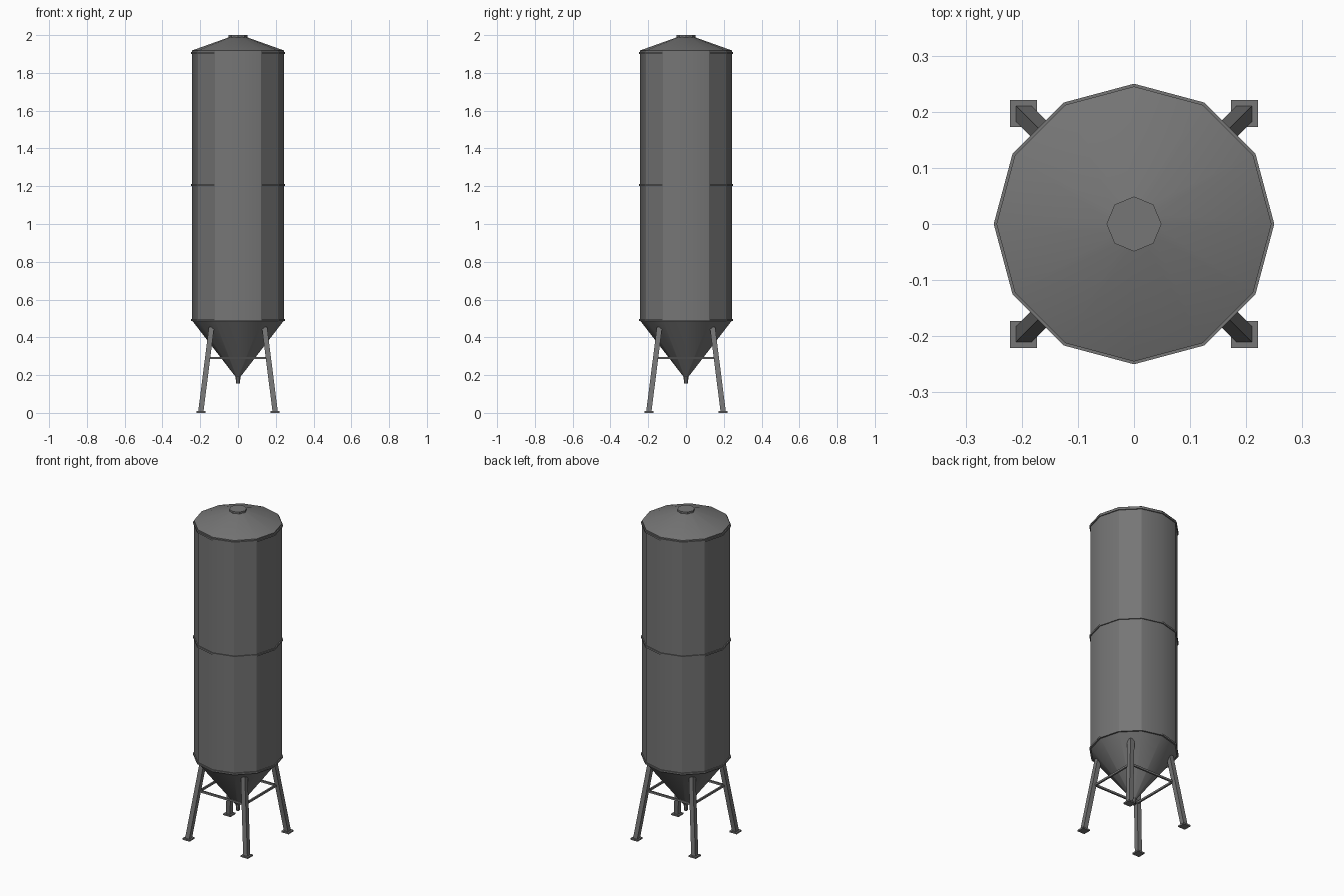
import bpy, bmesh
from math import cos, sin, pi, radians
from mathutils import Vector

cube = bpy.data.objects.get("Cube")
if cube:
    bpy.data.objects.remove(cube, do_unlink=True)

steel = bpy.data.materials.new("dark grey steel")
steel.use_nodes = True
grey = (0.18, 0.18, 0.18, 1)
steel.diffuse_color = grey
steel.node_tree.nodes["Principled BSDF"].inputs["Base Color"].default_value = grey


def finish(name, bm, smooth=False):
    """Turn a bmesh into an object, with soft edges only at shallow angles."""
    bmesh.ops.recalc_face_normals(bm, faces=bm.faces)
    for f in bm.faces:
        f.smooth = smooth
    for e in bm.edges:
        mid = (e.verts[0].co + e.verts[1].co) / 2
        on_axis = min(abs(mid.x), abs(mid.y)) < 0.001
        limit = radians(32 if on_axis else 29)
        e.smooth = e.calc_face_angle(pi) < limit
    mesh = bpy.data.meshes.new(name)
    bm.to_mesh(mesh)
    bm.free()
    mesh.materials.append(steel)
    obj = bpy.data.objects.new(name, mesh)
    bpy.context.collection.objects.link(obj)
    return obj


def lathe(name, profile, sides=12, ring=False):
    """Revolve (radius, height) points; close as a ring or with end caps."""
    bm = bmesh.new()
    loops = [[bm.verts.new((r * cos(2 * pi * i / sides), r * sin(2 * pi * i / sides), z))
              for i in range(sides)] for r, z in profile]
    pairs = list(zip(loops, loops[1:]))
    if ring:
        pairs.append((loops[-1], loops[0]))
    else:
        bm.faces.new(loops[0])
        bm.faces.new(loops[-1])
    for a, b in pairs:
        for i in range(sides):
            j = (i + 1) % sides
            bm.faces.new((a[i], a[j], b[j], b[i]))
    return finish(name, bm, smooth=True)


def post(name, bottom, top, half_x, half_y):
    """Box whose level ends are centred on two points."""
    bm = bmesh.new()
    bmesh.ops.create_cube(bm, size=2)
    for v in bm.verts:
        end = Vector(top if v.co.z > 0 else bottom)
        v.co = end + Vector((v.co.x * half_x, v.co.y * half_y, 0))
    return finish(name, bm)


# Tank, hopper, roof and fittings
RADIUS = 0.244
lathe("tank_and_hopper", [(0.012, 0.19), (RADIUS, 0.49), (RADIUS, 1.918)])
lathe("roof", [(RADIUS + 0.001, 1.918), (0.035, 1.993)])
lathe("roof_cap", [(0.049, 1.987), (0.049, 2.0)], sides=8)
lathe("outlet_spout", [(0.010, 0.155), (0.014, 0.2)], sides=8)

# Reinforcing bands
for label, z in (("lower", 0.491), ("middle", 1.206), ("upper", 1.905)):
    lathe(label + "_band", [(RADIUS - 0.004, z - 0.005), (0.25, z - 0.005),
                            (0.25, z + 0.005), (RADIUS - 0.004, z + 0.005)], ring=True)

# Splayed legs on foot plates
for front, sy in (("front", -1), ("back", 1)):
    for side, sx in (("right", -1), ("left", 1)):
        tag = f"{front}_{side}"
        post(tag + "_leg", (0.197 * sx, 0.197 * sy, 0.005),
             (0.14 * sx, 0.14 * sy, 0.455), 0.014, 0.014)
        post(tag + "_foot", (0.197 * sx, 0.197 * sy, 0),
             (0.197 * sx, 0.197 * sy, 0.009), 0.024, 0.024)

# Level braces joining neighbouring legs
for s, fb, lr in ((-1, "front", "right"), (1, "back", "left")):
    d = 0.152 * s
    post(fb + "_brace", (0, d, 0.284), (0, d, 0.296), 0.155, 0.005)
    post(lr + "_brace", (d, 0, 0.284), (d, 0, 0.296), 0.005, 0.155)
